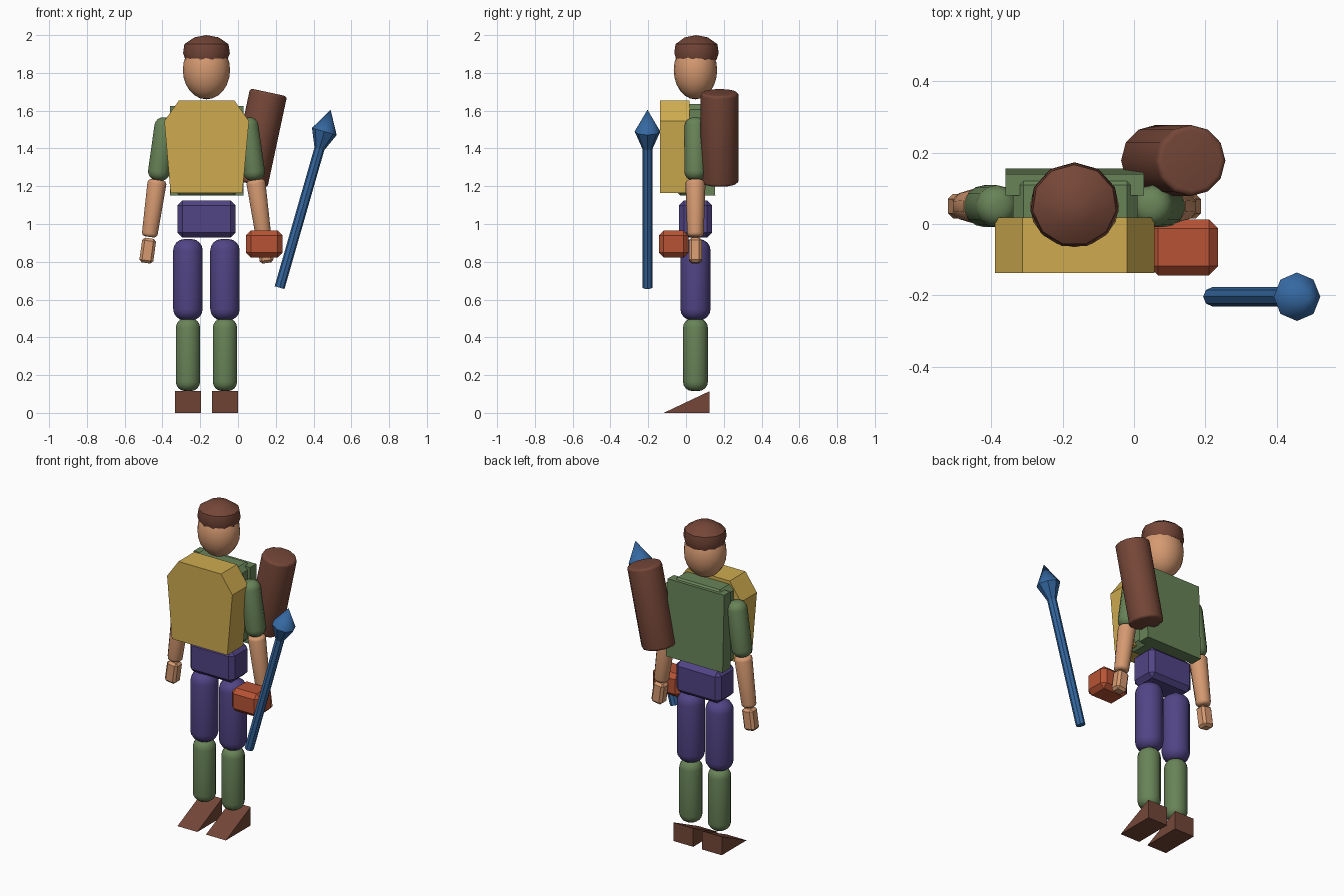
import bpy, bmesh, math
from mathutils import Matrix

if "Cube" in bpy.data.objects:
    bpy.data.objects.remove(bpy.data.objects["Cube"])

CX, CY = -0.167, 0.05          # body axis
TILT = math.radians(8)


def mat(name, r, g, b):
    m = bpy.data.materials.new(name)
    m.diffuse_color = tuple((c / 255) ** 2.2 for c in (r, g, b)) + (1,)
    m.use_nodes = True
    m.node_tree.nodes["Principled BSDF"].inputs["Base Color"].default_value = m.diffuse_color
    return m


GREEN = mat("green", 104, 130, 88)
SKIN = mat("skin", 212, 152, 112)
BROWN = mat("brown", 116, 72, 58)
PURPLE = mat("purple", 82, 70, 132)
YELLOW = mat("yellow", 205, 170, 80)
RED = mat("red", 182, 84, 56)
BLUE = mat("blue", 56, 104, 160)


def finish(name, bm, material, loc=(0, 0, 0), tilt=0, smooth=True):
    bmesh.ops.recalc_face_normals(bm, faces=bm.faces)
    me = bpy.data.meshes.new(name)
    bm.to_mesh(me)
    bm.free()
    me.materials.append(material)
    ob = bpy.data.objects.new(name, me)
    bpy.context.collection.objects.link(ob)
    ob.location = loc
    ob.rotation_euler = (0, tilt, 0)
    if smooth:
        bpy.ops.object.select_all(action='DESELECT')
        ob.select_set(True)
        bpy.context.view_layer.objects.active = ob
        bpy.ops.object.shade_smooth_by_angle(angle=math.radians(40))
    return ob


def lathe(name, profile, material, loc, tilt=0, sides=12, ysc=1.0):
    """Turn (radius, height) points about the local z axis and cap the ends."""
    bm = bmesh.new()
    rings = []
    for r, z in profile:
        if r == 0:
            rings.append([bm.verts.new((0, 0, z))] * sides)
            continue
        angs = [2 * math.pi * i / sides + math.pi / 2 for i in range(sides)]
        rings.append([bm.verts.new((r * math.cos(a), r * ysc * math.sin(a), z)) for a in angs])
    for a, b in zip(rings, rings[1:]):
        for i in range(sides):
            j = (i + 1) % sides
            bm.faces.new(list(dict.fromkeys((a[i], a[j], b[j], b[i]))))
    for ring in (rings[0], rings[-1]):
        if ring[0] is not ring[1]:
            bm.faces.new(ring)
    return finish(name, bm, material, loc, tilt)


def limb(name, r0, r1, length, rnd, material, loc, tilt=0, sides=14):
    """Rounded-end limb; r0 bottom radius, r1 top radius, centred on loc."""
    h, steps = length / 2, [math.pi / 2 * i / 4 for i in range(5)]
    low = [(r0 - rnd + rnd * math.sin(a), -h + rnd - rnd * math.cos(a)) for a in steps]
    top = [(r1 - rnd + rnd * math.cos(a), h - rnd + rnd * math.sin(a)) for a in steps]
    return lathe(name, low + top, material, loc, tilt, sides)


def box(name, lo, hi, bevel, material, tilt=0):
    bm = bmesh.new()
    size = [b - a for a, b in zip(lo, hi)]
    bmesh.ops.create_cube(bm, size=1, matrix=Matrix.Diagonal((*size, 1)))
    bmesh.ops.bevel(bm, geom=bm.edges[:], offset=bevel, segments=1, affect='EDGES')
    mid = [(a + b) / 2 for a, b in zip(lo, hi)]
    return finish(name, bm, material, mid, tilt, smooth=False)


def prism(name, pts, axis, lo, hi, material):
    """Extrude a side (axis x) or front (axis y) outline from lo to hi."""
    bm = bmesh.new()
    ends = []
    for d in (lo, hi):
        ends.append([bm.verts.new((d, p, q) if axis == 'x' else (p, d, q)) for p, q in pts])
    n = len(pts)
    for e in ends:
        bm.faces.new(e)
    for i in range(n):
        j = (i + 1) % n
        bm.faces.new((ends[0][i], ends[0][j], ends[1][j], ends[1][i]))
    return finish(name, bm, material, smooth=False)


# Head and hair cap
head = [(0.125 * math.sin(math.pi * i / 12), -0.155 * math.cos(math.pi * i / 12)) for i in range(13)]
head = [(0, z) if i in (0, 12) else (r, z) for i, (r, z) in enumerate(head)]
lathe("head", head, SKIN, (CX, CY, 1.815), sides=16, ysc=0.92)
lathe("hair", [(0, 1.867), (0.112, 1.867), (0.125, 1.905), (0.118, 1.952), (0.065, 1.988), (0, 2.0)],
      BROWN, (CX, CY + 0.003, 0), sides=11, ysc=0.96)

# Torso, back panel, chest pack, hips
box("torso", (-0.34, -0.06, 1.15), (0.01, 0.14, 1.635), 0.03, GREEN)
prism("back_panel", [(0.08, 1.15), (0.155, 1.15), (0.14, 1.625), (0.08, 1.625)], 'x', -0.36, 0.028, GREEN)
prism("chest_pack", [(-0.357, 1.163), (0.023, 1.163), (0.058, 1.545), (-0.02, 1.655),
                     (-0.312, 1.655), (-0.39, 1.545)], 'y', -0.138, 0.018, YELLOW)
box("hips", (-0.32, -0.037, 0.928), (-0.014, 0.137, 1.125), 0.026, PURPLE)

# Legs and arms, both sides
for s, side in ((-1, "left"), (1, "right")):
    x, t = CX + s * 0.098, -s * TILT
    limb(side + "_thigh", 0.08, 0.08, 0.43, 0.06, PURPLE, (x, CY, 0.705))
    limb(side + "_shin", 0.066, 0.066, 0.385, 0.05, GREEN, (x, CY, 0.308))
    prism(side + "_foot", [(-0.118, 0), (0.125, 0), (0.125, 0.115)], 'x', x - 0.068, x + 0.068, BROWN)
    limb(side + "_upper_arm", 0.059, 0.059, 0.335, 0.046, GREEN, (CX + s * 0.235, CY, 1.397), t)
    limb(side + "_forearm", 0.044, 0.053, 0.305, 0.02, SKIN, (CX + s * 0.281, CY, 1.083), t, 10)
    hx = CX + s * 0.311
    box(side + "_hand", (hx - 0.037, CY - 0.034, 0.793), (hx + 0.037, CY + 0.034, 0.925), 0.014, SKIN, t)

# Belt pouch
box("pouch", (0.042, -0.144, 0.822), (0.236, 0.013, 0.965), 0.026, RED)

# Quiver on the back
limb("quiver", 0.1, 0.1, 0.493, 0.016, BROWN, (0.11, 0.178, 1.456), math.radians(12.1), 12)

# Spear: shaft and faceted point
SPEAR = (0.22, -0.204, 0.663)
lathe("spear_shaft", [(0.027, 0), (0.027, 0.79)], BLUE, SPEAR, math.radians(16), 8)
lathe("spear_point", [(0.027, 0.765), (0.068, 0.86), (0, 0.98)], BLUE, SPEAR, math.radians(16), 8)
